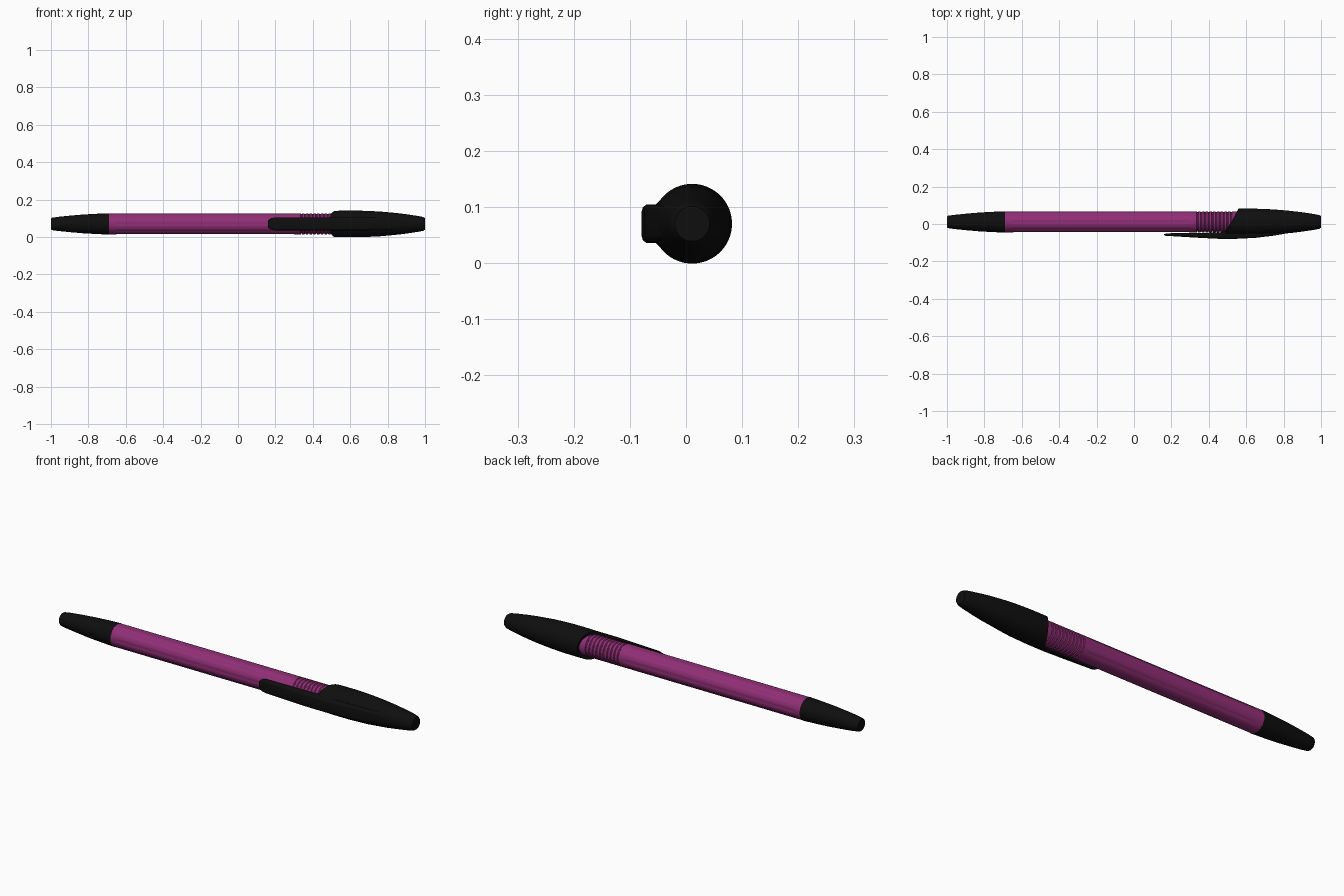
import bpy, bmesh
from math import sin, cos, pi, radians

cube = bpy.data.objects.get("Cube")
if cube:
    bpy.data.objects.remove(cube, do_unlink=True)

CY, CZ = 0.011, 0.07      # long axis of the pen
SIDES = 64


def material(name, color, rough):
    m = bpy.data.materials.new(name)
    m.use_nodes = True
    m.diffuse_color = (*color, 1)
    node = m.node_tree.nodes["Principled BSDF"]
    node.inputs["Base Color"].default_value = (*color, 1)
    node.inputs["Roughness"].default_value = rough
    return m


magenta = material("magenta plastic", (0.28, 0.028, 0.18), 0.4)
black = material("black plastic", (0.0045, 0.0045, 0.0045), 0.5)


def interp(table, x):
    """Smoothly read a value from a short (position, value) profile."""
    if x <= table[0][0]:
        return table[0][1]
    for (a, u), (b, v) in zip(table, table[1:]):
        if x <= b:
            return u + (v - u) * (x - a) / (b - a)
    return table[-1][1]


def loft(name, sections, mat, angle=30):
    """Skin a row of closed cross-sections and close both ends."""
    bm = bmesh.new()
    rings = [[bm.verts.new(p) for p in s] for s in sections]
    n = len(rings[0])
    for a, b in zip(rings, rings[1:]):
        for i in range(n):
            j = (i + 1) % n
            bm.faces.new((a[i], a[j], b[j], b[i]))
    bm.faces.new(rings[0])
    bm.faces.new(rings[-1])
    bmesh.ops.recalc_face_normals(bm, faces=bm.faces)
    mesh = bpy.data.meshes.new(name)
    bm.to_mesh(mesh)
    bm.free()
    mesh.materials.append(mat)
    ob = bpy.data.objects.new(name, mesh)
    bpy.context.collection.objects.link(ob)
    bpy.ops.object.select_all(action='DESELECT')
    ob.select_set(True)
    bpy.context.view_layer.objects.active = ob
    bpy.ops.object.shade_smooth_by_angle(angle=radians(angle))
    return ob


def ring(x, r, flute=0.0):
    pts = []
    for i in range(SIDES):
        a = 2 * pi * i / SIDES
        rr = r - flute * max(0, cos(8 * a)) ** 2
        pts.append((x, CY + rr * cos(a), CZ + rr * sin(a)))
    return pts


# Barrel: shallow lengthwise flutes, then a ribbed neck
R = 0.056
barrel = [ring(-0.7, R), ring(-0.66, R), ring(-0.64, R, 0.003),
          ring(0.29, R, 0.003), ring(0.31, R)]
for k in range(10):
    x = 0.335 + k * 0.02
    barrel += [ring(x, R), ring(x + 0.003, R - 0.004),
               ring(x + 0.006, R - 0.004), ring(x + 0.009, R)]
barrel.append(ring(0.62, R))
loft("barrel", barrel, magenta)

# Writing end: tapered sleeve with a softened end
tip_profile = [(-1.0, 0.029), (-0.994, 0.033), (-0.96, 0.038), (-0.9, 0.044),
               (-0.83, 0.050), (-0.76, 0.054), (-0.69, 0.057)]
loft("tip_sleeve", [ring(x, r) for x, r in tip_profile], black)

# Cap: slanted mouth, swelling then tapering towards the end
cap_profile = [(0.48, 0.069), (0.56, 0.071), (0.65, 0.071), (0.75, 0.067),
               (0.85, 0.058), (0.92, 0.049), (0.97, 0.041), (0.99, 0.037),
               (1.0, 0.031)]


def cap_ring(t, inset=0.0):
    pts = []
    for i in range(SIDES):
        a = 2 * pi * i / SIDES
        start = 0.521 + 0.037 * cos(a)
        x = start + (1 - start) * t
        r = interp(cap_profile, x) - inset
        pts.append((x, CY + r * cos(a), CZ + r * sin(a)))
    return pts


steps = [0, 0.1, 0.2, 0.3, 0.4, 0.5, 0.6, 0.7, 0.8, 0.88, 0.94, 0.98, 1]
loft("cap", [cap_ring(0, 0.018)] + [cap_ring(t) for t in steps], black)

# Clip: rounded strip that blends into the cap
outer = [(0.16, -0.059), (0.17, -0.063), (0.25, -0.068), (0.35, -0.074),
         (0.45, -0.079), (0.55, -0.079), (0.65, -0.074), (0.75, -0.062),
         (0.85, -0.044), (0.93, -0.030), (0.99, -0.020)]
inner = [(0.16, -0.053), (0.2, -0.049), (0.47, -0.046), (0.51, -0.02),
         (0.99, 0.0)]
width = [(0.16, 0.014), (0.165, 0.022), (0.175, 0.029), (0.195, 0.034),
         (0.7, 0.034), (0.85, 0.030), (0.99, 0.020)]


def clip_section(x):
    yo, yi, w = interp(outer, x), interp(inner, x), interp(width, x)
    c = min(0.008, (yi - yo) * 0.5)
    half = [(yo, w - c * 1.5), (yo + c * 0.25, w - c * 0.6),
            (yo + c, w), (yi, w)]
    loop = half + [(y, -z) for y, z in reversed(half)]
    return [(x, y, CZ + z) for y, z in loop]


stations = sorted({x for table in (outer, inner, width) for x, _ in table})
loft("clip", [clip_section(x) for x in stations], black, 40)

# Fillets joining the clip sides to the cap
for side, label in ((1, "upper"), (-1, "lower")):
    rows = []
    for x in (0.5, 0.53, 0.6, 0.68, 0.75, 0.8):
        r = interp(cap_profile, x)
        w = interp(width, x) - 0.001
        y = max(interp(outer, x) + 0.024, CY - r)
        a = radians(130)
        rows.append([(x, y, CZ + side * w),
                     (x, CY + r * cos(a), CZ + side * r * sin(a)),
                     (x, CY, CZ + side * w)])
    loft(label + "_clip_fillet", rows, black, 40)
